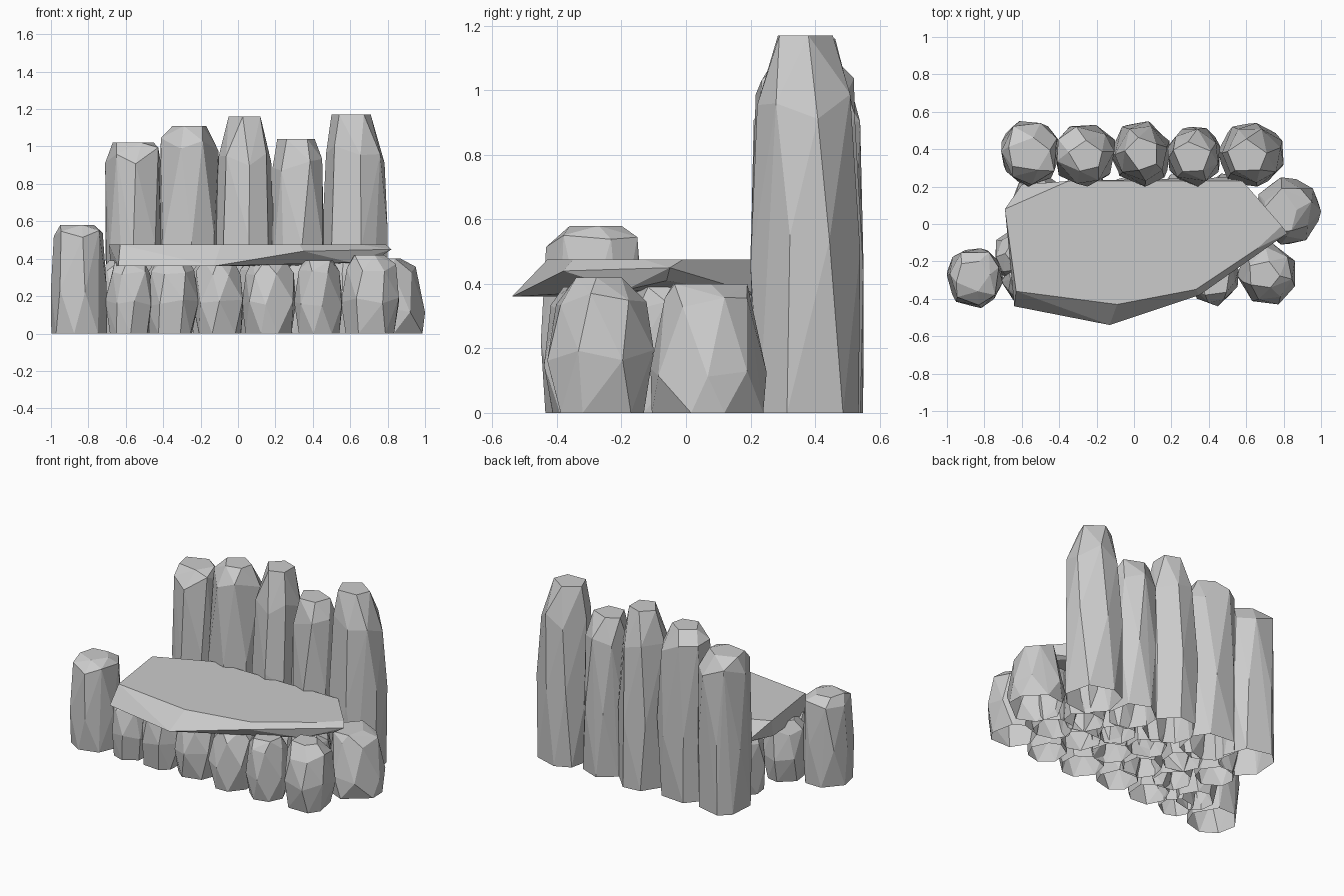
import bpy, bmesh, math, random

cube = bpy.data.objects.get("Cube")
if cube:
    bpy.data.objects.remove(cube, do_unlink=True)

stone_grey = bpy.data.materials.new("stone grey")
stone_grey.use_nodes = True
GREY = (0.6, 0.6, 0.6, 1)
stone_grey.diffuse_color = GREY
stone_grey.node_tree.nodes["Principled BSDF"].inputs["Base Color"].default_value = GREY


def hull_object(name, points, open_base=False):
    """Faceted stone wrapped round a cloud of points."""
    bm = bmesh.new()
    for p in points:
        bm.verts.new(p)
    res = bmesh.ops.convex_hull(bm, input=bm.verts)
    loose = {v for v in res["geom_interior"] if isinstance(v, bmesh.types.BMVert)}
    bmesh.ops.delete(bm, geom=list(loose), context="VERTS")
    bmesh.ops.dissolve_limit(bm, angle_limit=math.radians(4),
                             verts=bm.verts, edges=bm.edges)
    bmesh.ops.recalc_face_normals(bm, faces=bm.faces)
    if open_base:
        base = [f for f in bm.faces if all(v.co.z < 0.001 for v in f.verts)]
        bmesh.ops.delete(bm, geom=base, context="FACES")
    mesh = bpy.data.meshes.new(name)
    bm.to_mesh(mesh)
    bm.free()
    mesh.materials.append(stone_grey)
    obj = bpy.data.objects.new(name, mesh)
    bpy.context.collection.objects.link(obj)
    return obj


def fit(values, low, high):
    a, b = min(values), max(values)
    return [low + (v - a) / (b - a) * (high - low) for v in values]


def stone(name, x, y, height, rings, top_x, top_y, seed, sides=7):
    """Stone filling the x and y ranges; rings are (height share, radius)."""
    rng = random.Random(seed)
    px, py, pz = [], [], []
    for share, radius in rings:
        turn = rng.uniform(0, math.tau)
        for i in range(sides):
            a = turn + math.tau * (i + rng.uniform(-0.2, 0.2)) / sides
            r = radius * rng.uniform(0.96, 1.04)
            px.append(math.cos(a) * r)
            py.append(math.sin(a) * r)
            wobble = rng.uniform(-0.05, 0.05) if share > 0 else 0
            pz.append(height * (share + wobble))
    points = list(zip(fit(px, *x), fit(py, *y), pz))
    # small flat cap
    turn = rng.uniform(0, math.tau)
    angles = [turn + math.tau * (i + rng.uniform(-0.15, 0.15)) / 5 for i in range(5)]
    cap_x = fit([math.cos(a) for a in angles], *top_x)
    cap_y = fit([math.sin(a) for a in angles], *top_y)
    points += [(cx, cy, height) for cx, cy in zip(cap_x, cap_y)]
    return hull_object(name, points, open_base=True)


def inner(span, share):
    m, h = sum(span) / 2, (span[1] - span[0]) / 2 * share
    return (m - h, m + h)


BOULDER = [(0, 0.82), (0.42, 1.0), (0.84, 0.84)]

# back rest pillars: x range, y range, height, flat cap x range, shoulder ring
pillars = [
    ((-0.71, -0.40), (0.20, 0.55), 1.02, (-0.67, -0.45), (0.93, 0.94)),
    ((-0.43, -0.10), (0.20, 0.53), 1.11, (-0.35, -0.17), (0.90, 0.90)),
    ((-0.13, 0.19), (0.20, 0.55), 1.16, (-0.05, 0.12), (0.80, 0.84)),
    ((0.18, 0.46), (0.20, 0.52), 1.04, (0.21, 0.41), (0.88, 0.92)),
    ((0.45, 0.80), (0.20, 0.54), 1.17, (0.50, 0.71), (0.82, 0.87)),
]
for i, (x, y, h, cap, shoulder) in enumerate(pillars):
    stone(f"back_pillar_{i + 1}", x, y, h, [(0, 0.96), (0.42, 1.0), shoulder],
          cap, inner(y, 0.5), 10 + i)

# arm rests
stone("right_arm_stone", (-1.0, -0.70), (-0.45, -0.13), 0.58,
      [(0, 0.97), (0.42, 1.0), (0.90, 0.92)], (-0.95, -0.77), (-0.36, -0.20), 21)
stone("left_arm_front_boulder", (0.55, 0.86), (-0.43, -0.10), 0.42, BOULDER,
      (0.62, 0.78), (-0.34, -0.20), 22)
stone("left_arm_rear_boulder", (0.65, 1.0), (-0.11, 0.25), 0.40,
      [(0, 0.95), (0.30, 1.0), (0.86, 0.76)], (0.70, 0.87), (-0.04, 0.19), 23)

# boulders carrying the seat, front row then hidden rows
front_row = [(-0.74, -0.48), (-0.49, -0.21), (-0.24, 0.03), (0.02, 0.31), (0.30, 0.56)]
front_y = [(-0.30, -0.02), (-0.42, -0.12), (-0.43, -0.13), (-0.44, -0.14), (-0.44, -0.14)]
for i, (x, y) in enumerate(zip(front_row, front_y)):
    stone(f"front_boulder_{i + 1}", x, y, 0.39, BOULDER,
          inner(x, 0.6), inner(y, 0.6), 31 + i)
stone("front_corner_boulder", (-0.71, -0.46), (-0.43, -0.17), 0.38, BOULDER,
      (-0.66, -0.50), (-0.36, -0.23), 38)
for row, (yc, xs) in enumerate([(-0.06, (-0.36, -0.12, 0.13, 0.37, 0.58)),
                                (0.13, (-0.52, -0.26, 0.0, 0.25, 0.50))]):
    for i, xc in enumerate(xs):
        x, y = (xc - 0.14, xc + 0.14), (yc - 0.14, yc + 0.14)
        stone(f"under_boulder_{row + 1}_{i + 1}", x, y, 0.39, BOULDER,
              inner(x, 0.6), inner(y, 0.6), 50 + row * 10 + i)

# seat slab: flat top outline, bevelled lower outline
seat_top = [(-0.69, 0.08), (-0.35, 0.23), (0.58, 0.23), (0.79, -0.01), (0.66, -0.13),
            (0.33, -0.35), (-0.09, -0.43), (-0.63, -0.36)]
seat_low = [(-0.68, 0.05), (-0.60, 0.21), (0.55, 0.25), (0.30, -0.22),
            (-0.13, -0.54), (-0.64, -0.44)]
seat = [(x, y, 0.475) for x, y in seat_top] + [(x, y, 0.36) for x, y in seat_low]
seat += [(0.35, -0.38, 0.44), (0.82, -0.05, 0.45), (0.76, -0.06, 0.41), (0.60, -0.19, 0.38)]
hull_object("seat_slab", seat)
